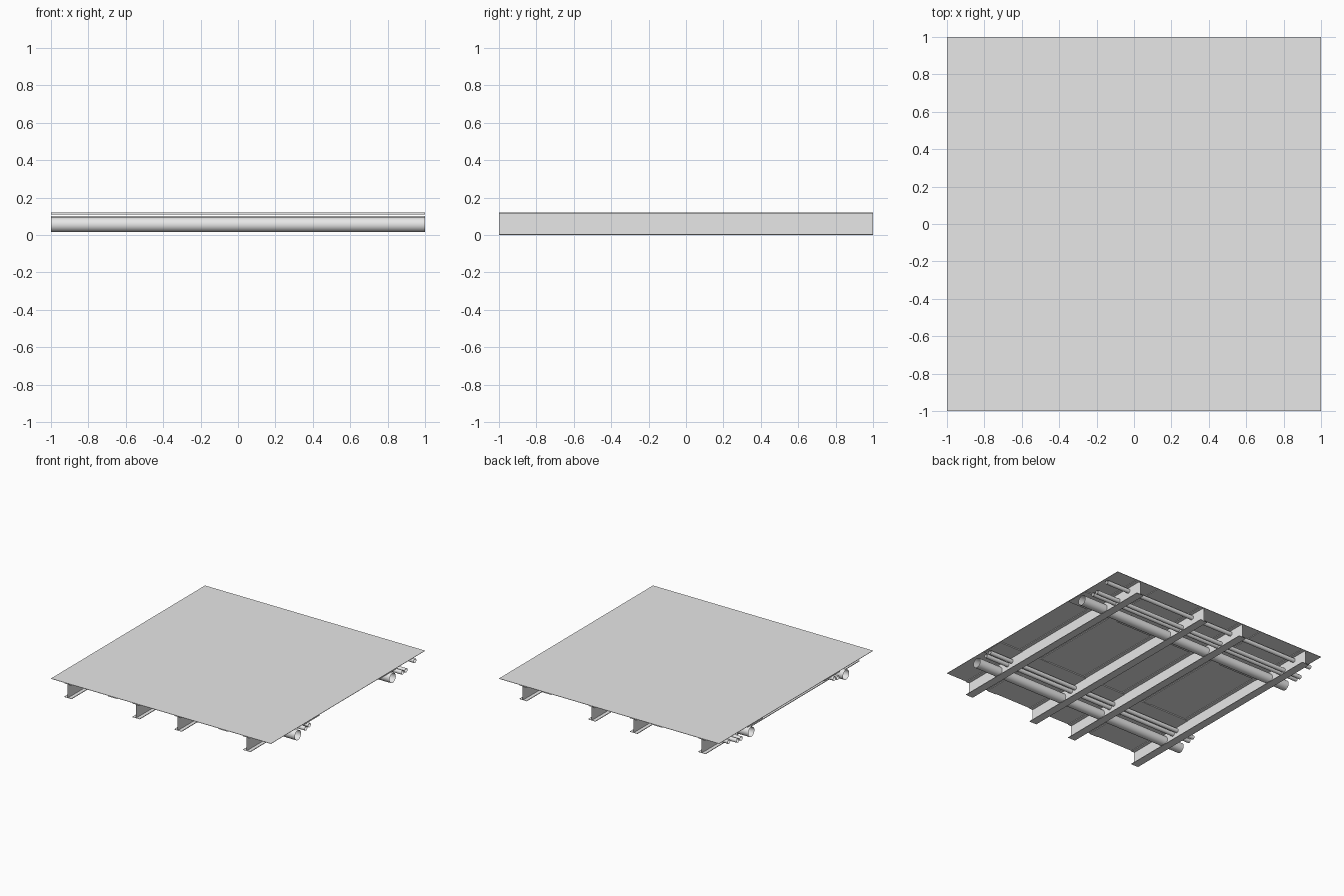
import bpy, bmesh
from math import cos, sin, tau, radians

cube = bpy.data.objects.get("Cube")
if cube:
    bpy.data.objects.remove(cube, do_unlink=True)

grey = bpy.data.materials.new("light_grey")
grey.use_nodes = True
grey.diffuse_color = (0.8, 0.8, 0.8, 1)
grey.node_tree.nodes["Principled BSDF"].inputs["Base Color"].default_value = (0.8, 0.8, 0.8, 1)


def extrude_open(name, outline, axis, smooth=False):
    """Sweep a closed outline of (across, z) points along x or y, open at both ends."""
    bm = bmesh.new()

    def place(point, along):
        across, z = point
        return (along, across, z) if axis == "x" else (across, along, z)

    start = [bm.verts.new(place(p, -1)) for p in outline]
    end = [bm.verts.new(place(p, 1)) for p in outline]
    n = len(outline)
    for i in range(n):
        j = (i + 1) % n
        quad = (start[i], start[j], end[j], end[i])
        bm.faces.new(quad if axis == "y" else quad[::-1])
    # Counter-clockwise outlines need the sweep winding flipped to face outward
    bmesh.ops.reverse_faces(bm, faces=bm.faces[:])
    mesh = bpy.data.meshes.new(name)
    bm.to_mesh(mesh)
    bm.free()
    mesh.materials.append(grey)
    obj = bpy.data.objects.new(name, mesh)
    bpy.context.collection.objects.link(obj)
    if smooth:
        for poly in mesh.polygons:
            poly.use_smooth = True
    return obj


def pipe(name, y, z, radius, sides):
    ring = [(y + radius * cos(tau * i / sides), z + radius * sin(tau * i / sides))
            for i in range(sides)]
    extrude_open(name, ring, "x", smooth=True)


def strip(name, low, high, bottom, top, axis):
    extrude_open(name, [(low, bottom), (high, bottom), (high, top), (low, top)], axis)


def i_beam(name, x, bottom, top, half=0.033, web=0.004, flange=0.005):
    right = [(half, bottom), (half, bottom + flange), (web, bottom + flange),
             (web, top - flange), (half, top - flange), (half, top)]
    left = [(-a, z) for a, z in reversed(right)]
    extrude_open(name, [(x + a, z) for a, z in right + left], "y")


TOP = 0.12
UNDER = 0.117

# Deck panel
bpy.ops.mesh.primitive_cube_add(size=2, location=(0, 0, (TOP + UNDER) / 2))
deck = bpy.context.object
deck.name = "deck_panel"
deck.scale.z = (TOP - UNDER) / 2
deck.data.materials.append(grey)

# Main beams running front to back
for i, x in enumerate((-0.845, -0.225, 0.155, 0.78)):
    i_beam(f"main_beam_{i + 1}", x, 0, UNDER)

# Shallow strips under the deck, in both directions
for i, y in enumerate((-0.47, 0.525)):
    strip(f"cross_tray_{i + 1}", y - 0.098, y + 0.098, 0.109, UNDER, "x")
for i, x in enumerate((-0.44, 0.565)):
    strip(f"long_tray_{i + 1}", x - 0.04, x + 0.04, 0.112, UNDER, "y")

# Large pipes running side to side
for i, y in enumerate((-0.65, 0.58)):
    pipe(f"large_pipe_{i + 1}", y, 0.055, 0.04, 32)

# Small pipes beside them
small = [(-0.545, 0.07), (-0.5, 0.08), (0.71, 0.05), (0.755, 0.05), (0.87, 0.085)]
for i, (y, z) in enumerate(small):
    pipe(f"small_pipe_{i + 1}", y, z, 0.017, 20)
